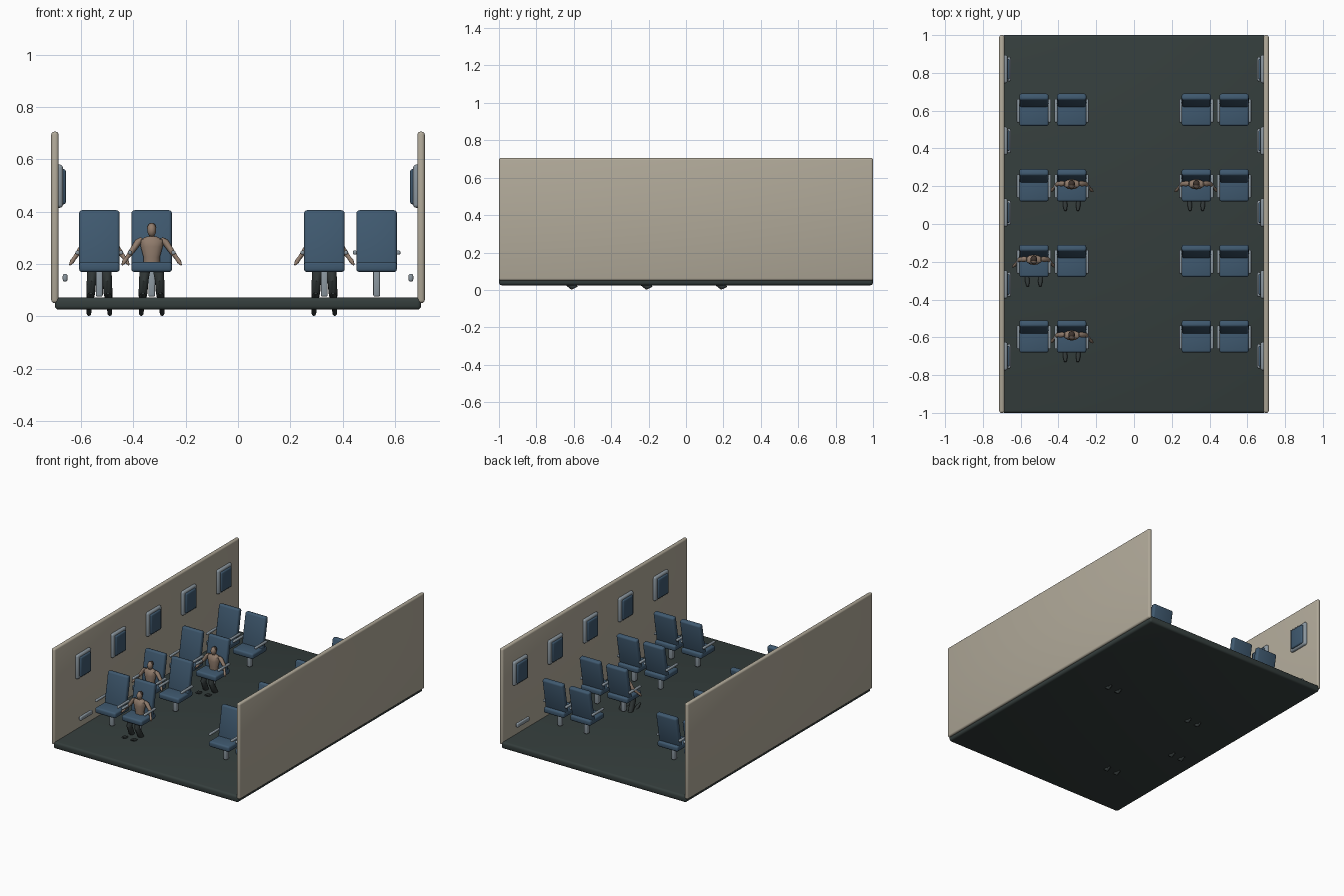
import bpy, bmesh, math
from mathutils import Vector, Matrix

cube = bpy.data.objects.get("Cube")
if cube:
    bpy.data.objects.remove(cube, do_unlink=True)


def material(name, rgb):
    m = bpy.data.materials.new(name)
    m.use_nodes = True
    colour = (*rgb, 1)
    m.diffuse_color = colour
    m.node_tree.nodes["Principled BSDF"].inputs["Base Color"].default_value = colour
    return m


WALL = material("warm beige", (0.44, 0.40, 0.32))
FLOOR = material("dark green grey", (0.035, 0.048, 0.046))
BLUE = material("muted blue", (0.05, 0.10, 0.16))
METAL = material("light blue grey", (0.26, 0.31, 0.35))
SKIN = material("tan", (0.28, 0.20, 0.15))
HAIR = material("dark brown", (0.05, 0.035, 0.028))
CLOTH = material("charcoal", (0.03, 0.038, 0.038))


def finish(name, bm, mat):
    bmesh.ops.recalc_face_normals(bm, faces=bm.faces)
    mesh = bpy.data.meshes.new(name)
    bm.to_mesh(mesh)
    bm.free()
    mesh.materials.append(mat)
    ob = bpy.data.objects.new(name, mesh)
    bpy.context.collection.objects.link(ob)
    bpy.ops.object.select_all(action='DESELECT')
    ob.select_set(True)
    bpy.context.view_layer.objects.active = ob
    bpy.ops.object.shade_smooth_by_angle(angle=math.radians(35))
    return ob


def box(name, size, loc, mat, bevel=0.01, tilt=0):
    """Rounded box, optionally tilted about x."""
    bm = bmesh.new()
    bmesh.ops.create_cube(bm, size=1)
    bmesh.ops.scale(bm, vec=size, verts=bm.verts)
    bmesh.ops.bevel(bm, geom=bm.edges[:], offset=bevel, segments=3,
                    profile=0.5, affect='EDGES', clamp_overlap=True)
    bmesh.ops.transform(bm, verts=bm.verts,
                        matrix=Matrix.Translation(loc) @ Matrix.Rotation(tilt, 4, 'X'))
    return finish(name, bm, mat)


def limb(name, points, radii, origin, mat, sides=12):
    """Tube through points; each radius is a pair (across, deep)."""
    bm = bmesh.new()
    pts = [Vector(p) for p in points]
    rings = []
    for i, p in enumerate(pts):
        along = (pts[min(i + 1, len(pts) - 1)] - pts[max(i - 1, 0)]).normalized()
        deep = along.cross(Vector((1, 0, 0))).normalized()
        across = deep.cross(along)
        a, d = radii[i]
        rings.append([bm.verts.new(p + Vector(origin)
                      + across * a * math.cos(t * math.tau / sides)
                      + deep * d * math.sin(t * math.tau / sides)) for t in range(sides)])
    for lo, hi in zip(rings, rings[1:]):
        for k in range(sides):
            n = (k + 1) % sides
            bm.faces.new((lo[k], lo[n], hi[n], hi[k]))
    bm.faces.new(rings[0])
    bm.faces.new(rings[-1])
    return finish(name, bm, mat)


def ball(name, size, loc, mat):
    bm = bmesh.new()
    bmesh.ops.create_uvsphere(bm, u_segments=14, v_segments=10, radius=0.5)
    bmesh.ops.scale(bm, vec=size, verts=bm.verts)
    bmesh.ops.translate(bm, vec=loc, verts=bm.verts)
    return finish(name, bm, mat)


def place(parts, x, y):
    """Copy a group of parts, sharing mesh data."""
    for p in parts:
        ob = p.copy()
        ob.location = (x, y, 0)
        bpy.context.collection.objects.link(ob)


def discard(parts):
    for p in parts:
        bpy.data.objects.remove(p, do_unlink=True)


# Cabin shell
box("cabin_floor", (1.40, 2, 0.046), (0, 0, 0.048), FLOOR, 0.014)
for side, label in ((-1, "right"), (1, "left")):
    box(label + "_wall", (0.028, 2, 0.655), (side * 0.70, 0, 0.378), WALL, 0.011)
    # Windows, each with a small rail below
    for i in range(5):
        y = 0.82 - 0.38 * i
        box(label + "_window_frame", (0.03, 0.15, 0.165), (side * 0.684, y, 0.497), METAL, 0.012)
        box(label + "_window_pane", (0.03, 0.11, 0.135), (side * 0.673, y, 0.495), BLUE, 0.009)
        box(label + "_wall_rail", (0.018, 0.13, 0.03), (side * 0.661, y, 0.147), METAL, 0.008)

# Seat, built once at the origin
seat = [
    box("seat_cushion", (0.155, 0.155, 0.038), (0, -0.003, 0.188), BLUE, 0.011),
    box("seat_back", (0.155, 0.036, 0.218), (0, 0.055, 0.297), BLUE, 0.012, -0.18),
    box("seat_pedestal", (0.026, 0.032, 0.1), (0, 0, 0.125), METAL, 0.006),
]
for side in (-1, 1):
    seat.append(box("seat_armrest", (0.016, 0.125, 0.016),
                    (side * 0.083, 0.0, 0.243), METAL, 0.006))

# Passenger, built once at the origin
passenger = [
    limb("torso", [(0, 0.012, 0.19), (0, 0.01, 0.225), (0, 0.01, 0.265),
                   (0, 0.012, 0.292), (0, 0.012, 0.305)],
         [(0.031, 0.022), (0.031, 0.022), (0.042, 0.027), (0.046, 0.024), (0.018, 0.015)],
         (0, 0, 0), SKIN),
    limb("neck", [(0, 0.012, 0.298), (0, 0.01, 0.32)],
         [(0.011, 0.011), (0.01, 0.01)], (0, 0, 0), SKIN),
    ball("head", (0.035, 0.042, 0.052), (0, 0.008, 0.329), SKIN),
    ball("hair", (0.036, 0.038, 0.038), (0, 0.014, 0.338), HAIR),
]
for s in (-1, 1):
    passenger += [
        limb("arm", [(s * 0.036, 0.014, 0.296), (s * 0.052, 0.014, 0.284),
                     (s * 0.075, 0.012, 0.25), (s * 0.097, -0.012, 0.22)],
             [(0.008, 0.01), (0.013, 0.015), (0.011, 0.012), (0.007, 0.008)],
             (0, 0, 0), SKIN),
        limb("hand", [(s * 0.094, -0.01, 0.224), (s * 0.104, -0.02, 0.21),
                      (s * 0.113, -0.028, 0.196)],
             [(0.007, 0.007), (0.009, 0.009), (0.003, 0.004)], (0, 0, 0), SKIN),
        limb("leg", [(s * 0.024, 0.0, 0.185), (s * 0.027, -0.055, 0.165),
                     (s * 0.03, -0.06, 0.14), (s * 0.033, -0.035, 0.09),
                     (s * 0.038, 0.0, 0.035)],
             [(0.02, 0.018), (0.02, 0.018), (0.018, 0.018), (0.017, 0.02), (0.01, 0.011)],
             (0, 0, 0), CLOTH),
        limb("shoe", [(s * 0.04, 0.018, 0.022), (s * 0.04, -0.008, 0.012),
                      (s * 0.038, -0.055, 0.05), (s * 0.034, -0.105, 0.08),
                      (s * 0.033, -0.13, 0.088)],
             [(0.006, 0.006), (0.009, 0.012), (0.011, 0.012), (0.012, 0.01), (0.006, 0.005)],
             (0, 0, 0), CLOTH),
    ]

# Four rows of paired seats across the aisle
for row in range(4):
    for x in (-0.53, -0.33, 0.33, 0.53):
        place(seat, x, 0.6 - 0.4 * row)

# Occupied places
for x, y in ((-0.33, 0.2), (0.33, 0.2), (-0.53, -0.2), (-0.33, -0.6)):
    place(passenger, x, y)

discard(seat + passenger)
